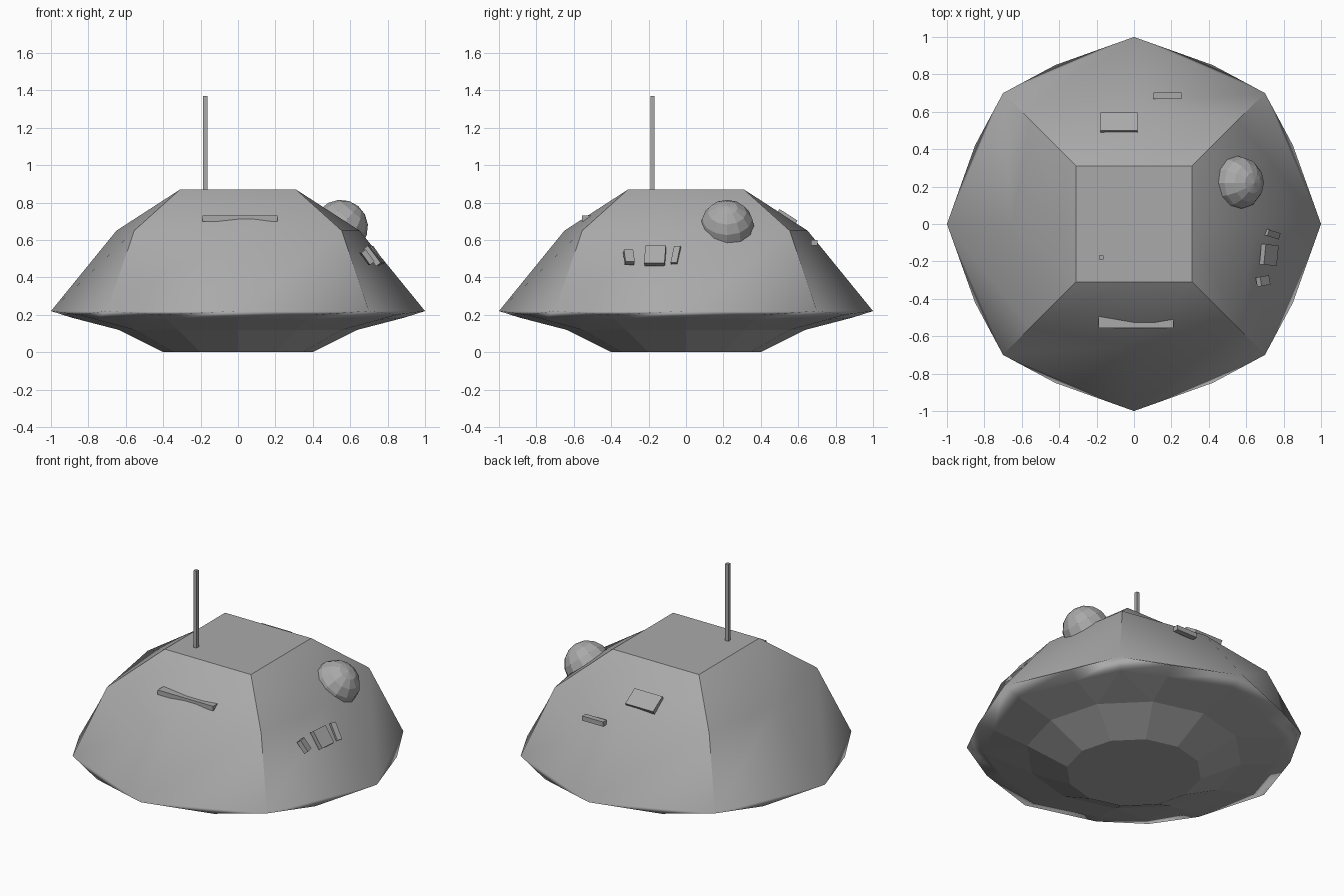
import bpy, bmesh, math
from mathutils import Vector, Matrix

cube = bpy.data.objects.get("Cube")
if cube:
    bpy.data.objects.remove(cube, do_unlink=True)

grey = bpy.data.materials.new("hull_grey")
grey.use_nodes = True
colour = (0.4, 0.4, 0.4, 1)
grey.diffuse_color = colour
grey.node_tree.nodes["Principled BSDF"].inputs["Base Color"].default_value = colour


def finish(name, bm):
    bmesh.ops.recalc_face_normals(bm, faces=bm.faces)
    mesh = bpy.data.meshes.new(name)
    bm.to_mesh(mesh)
    bm.free()
    mesh.materials.append(grey)
    obj = bpy.data.objects.new(name, mesh)
    bpy.context.collection.objects.link(obj)
    return obj


def box(name, centre, size, normal=(0, 0, 1)):
    """Box whose local z follows the normal and whose local x stays level."""
    n = Vector(normal).normalized()
    side = Vector((0, 1, 0)).cross(n) if n.z > 0.99 else Vector((0, 0, 1)).cross(n)
    side.normalize()
    turn = Matrix((side, n.cross(side), n)).transposed().to_4x4()
    bm = bmesh.new()
    bmesh.ops.create_cube(bm, size=1, matrix=Matrix.Translation(centre) @ turn
                          @ Matrix.Diagonal((*size, 1)))
    return finish(name, bm)


# Hull: square-cornered dome, bulging rim and a twelve-sided foot
bm = bmesh.new()


def ring(z, mid, corner, bulge=None, bulge_z=None):
    """Side middles and corners, with optional bulge points between them."""
    verts = []
    for k in range(4):
        pts = [(mid, 0, z), (corner, corner, z)]
        if bulge:
            a, b = bulge
            pts = [pts[0], (a, b, bulge_z), pts[1], (b, a, bulge_z)]
        turn = Matrix.Rotation(k * math.pi / 2, 3, 'Z')
        verts += [bm.verts.new(turn @ Vector(p)) for p in pts]
    return verts


def polygon(z, radius, count=12):
    return [bm.verts.new((radius * math.cos(i * math.tau / count),
                          radius * math.sin(i * math.tau / count), z))
            for i in range(count)]


def bridge(low, high, smooth):
    n = len(low)
    for i in range(n):
        j = (i + 1) % n
        bm.faces.new((low[i], low[j], high[j], high[i])).smooth = smooth


top = ring(0.87, 0.31, 0.31)
shoulder = ring(0.65, 0.65, 0.555)
rim = ring(0.22, 1.0, 0.7, (0.85, 0.42), 0.2)
lip = ring(0.185, 0.89, 0.63, (0.76, 0.38), 0.175)
waist = polygon(0.12, 0.64)
foot = polygon(0, 0.4)

bm.faces.new(top)
bm.faces.new(foot)
bridge(shoulder, top, True)
bridge(rim[::2], shoulder, True)
bridge(lip, rim, True)
bridge(foot, waist, False)
for i in range(0, 16, 2):
    bm.faces.new((rim[i], rim[i + 1], rim[(i + 2) % 16])).smooth = True
for k in range(4):
    a, b, c, d, e = [lip[(4 * k + i) % 16] for i in range(5)]
    p, q, r, s = [waist[(3 * k + i) % 12] for i in range(4)]
    for face in ((a, b, q, p), (b, c, q), (c, r, q), (c, d, r), (d, e, s, r)):
        bm.faces.new(face)

# Keep the roof edge and the four corner ridges crisp
crisp = [(top[i], top[(i + 1) % 8]) for i in range(8)]
for i in range(1, 8, 2):
    crisp += [(top[i], shoulder[i]), (shoulder[i], rim[2 * i])]
for pair in crisp:
    bm.edges.get(pair).smooth = False
hull = finish("hull", bm)
weighted = hull.modifiers.new("weighted_normals", 'WEIGHTED_NORMAL')
weighted.keep_sharp = True

# Faceted sensor dome half sunk in the left wall
bm = bmesh.new()
bmesh.ops.create_uvsphere(bm, u_segments=12, v_segments=8, radius=0.145,
                          matrix=Matrix.Translation((0.55, 0.22, 0.67))
                          @ Matrix.Rotation(math.radians(40), 4, 'Y'))
finish("sensor_dome", bm)

# Antenna on the roof
box("antenna", (-0.175, -0.18, 1.115), (0.022, 0.022, 0.51))

# Ledges and hatch on the front and back walls
box("front_ledge", (0.01, -0.525, 0.715), (0.4, 0.06, 0.03))
box("back_ledge", (0.18, 0.685, 0.585), (0.15, 0.036, 0.03))
box("back_hatch", (-0.08, 0.54, 0.722), (0.2, 0.115, 0.03), (0, 0.54, 0.84))

# Control panels on the left wall
wall = (0.8, -0.08, 0.6)
box("side_panel", (0.722, -0.165, 0.515), (0.11, 0.115, 0.03), wall)
box("side_panel_front", (0.69, -0.305, 0.508), (0.05, 0.08, 0.03), (0.8, 0.15, 0.6))
box("side_panel_rear", (0.737, -0.053, 0.515), (0.035, 0.11, 0.03), (0.8, -0.25, 0.6))
